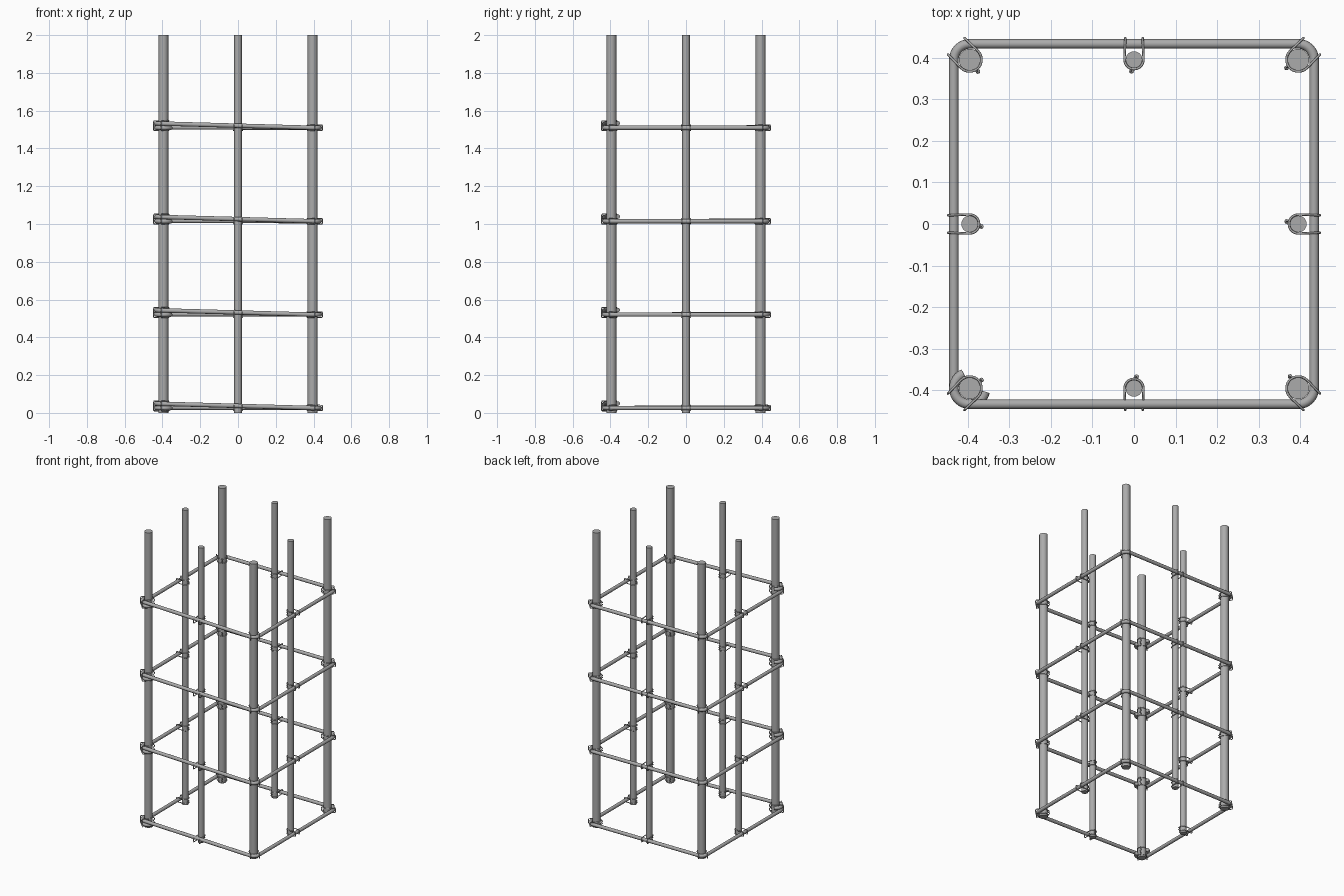
import bpy
from math import sin, cos, pi, radians
from mathutils import Vector, Matrix

if "Cube" in bpy.data.objects:
    bpy.data.objects.remove(bpy.data.objects["Cube"])

B = 0.395                      # bar centre offset
R_CORNER, R_MID = 0.026, 0.02  # bar radii
R_RING, R_WIRE = 0.0115, 0.0028
BEND = 0.038                   # stirrup bend radius
LEVELS = [0.026 + 0.4945 * i for i in range(4)]

# dark steel
steel = bpy.data.materials.new("steel")
steel.diffuse_color = (0.41, 0.41, 0.41, 1)
steel.use_nodes = True
steel.node_tree.nodes["Principled BSDF"].inputs["Base Color"].default_value = steel.diffuse_color


def bar(name, x, y, r):
    bpy.ops.mesh.primitive_cylinder_add(vertices=32, radius=r, depth=2, location=(x, y, 1))
    ob = bpy.context.object
    ob.name = name
    ob.data.materials.append(steel)
    bpy.ops.object.shade_smooth_by_angle()


def tube(name, pts, r, closed=False, res=4):
    cu = bpy.data.curves.new(name, 'CURVE')
    cu.dimensions = '3D'
    cu.bevel_depth, cu.bevel_resolution = r, res
    cu.use_fill_caps = not closed
    sp = cu.splines.new('POLY')
    sp.points.add(len(pts) - 1)
    for p, c in zip(sp.points, pts):
        p.co = (*c, 1)
    sp.use_cyclic_u = closed
    cu.materials.append(steel)
    ob = bpy.data.objects.new(name, cu)
    bpy.context.collection.objects.link(ob)
    bpy.ops.object.select_all(action='DESELECT')
    ob.select_set(True)
    bpy.context.view_layer.objects.active = ob
    bpy.ops.object.convert(target='MESH')
    bpy.ops.object.shade_smooth_by_angle(angle=radians(60))


def arc(cx, cy, a0, a1, z0, z1, n=9):
    out = []
    for i in range(n):
        t = i / (n - 1)
        a = radians(a0 + (a1 - a0) * t)
        out.append((cx + BEND * cos(a), cy + BEND * sin(a), z0 + (z1 - z0) * t))
    return out


def tie(name, x, y, ang, r, out, lat, z, h):
    # wire loop: round the bar below the stirrup, up outside it, back over the top
    m = Matrix.Translation((x, y, z)) @ Matrix.Rotation(ang, 4, 'Z')
    half = [(r * cos(a), r * sin(a)) for a in [radians(90 + 180 * i / 10) for i in range(11)]]
    pts = [(p[0], p[1], -h) for p in half]
    pts += [(out - 0.004, -lat, -h), (out, -lat, -h * 0.6), (out, -lat, h * 0.6), (out - 0.004, -lat, h)]
    pts += [(p[0], p[1], h) for p in reversed(half)]
    pts += [(out - 0.004, lat, h), (out, lat, h * 0.6), (out, lat, -h * 0.6), (out - 0.004, lat, -h)]
    tube(name, [m @ Vector(p) for p in pts], R_WIRE, True, 2)
    # twisted end of the wire on the inner side
    twist = []
    for i in range(17):
        t = i / 16
        a = t * 4 * pi
        twist.append(m @ Vector((-r - 0.005 + 0.003 * cos(a), 0.006 + 0.003 * sin(a), h * (1 - 2 * t))))
    tube(name + "_twist", twist, R_WIRE, False, 2)


# vertical bars
for sx in (-1, 1):
    for sy in (-1, 1):
        bar("corner_bar", sx * B, sy * B, R_CORNER)
for k in range(4):
    bar("middle_bar", B * round(cos(k * pi / 2)), B * round(sin(k * pi / 2)), R_MID)

for z in LEVELS:
    # stirrup: open square hoop with overlapping hooks at the front left corner
    path = arc(-B, -B, 112, 270, z + 0.024, z + 0.022, 15)
    path += arc(B, -B, -90, 0, z, z)
    path += arc(B, B, 0, 90, z, z)
    path += arc(-B, B, 90, 180, z + 0.002, z + 0.002)
    path += arc(-B, -B, 180, 348, z, z - 0.001, 15)
    tube("stirrup", path, R_RING)
    # wire ties
    for k in range(4):
        a = k * pi / 2
        tie("middle_tie", B * cos(a), B * sin(a), a, R_MID + 0.003, 0.052, 0.021, z, 0.0145)
        a += pi / 4
        hook = k == 2
        tie("corner_tie", B * 2 ** 0.5 * cos(a), B * 2 ** 0.5 * sin(a), a, R_CORNER + 0.003,
            0.046, 0.028, z + (0.011 if hook else 0), 0.026 if hook else 0.0145)
